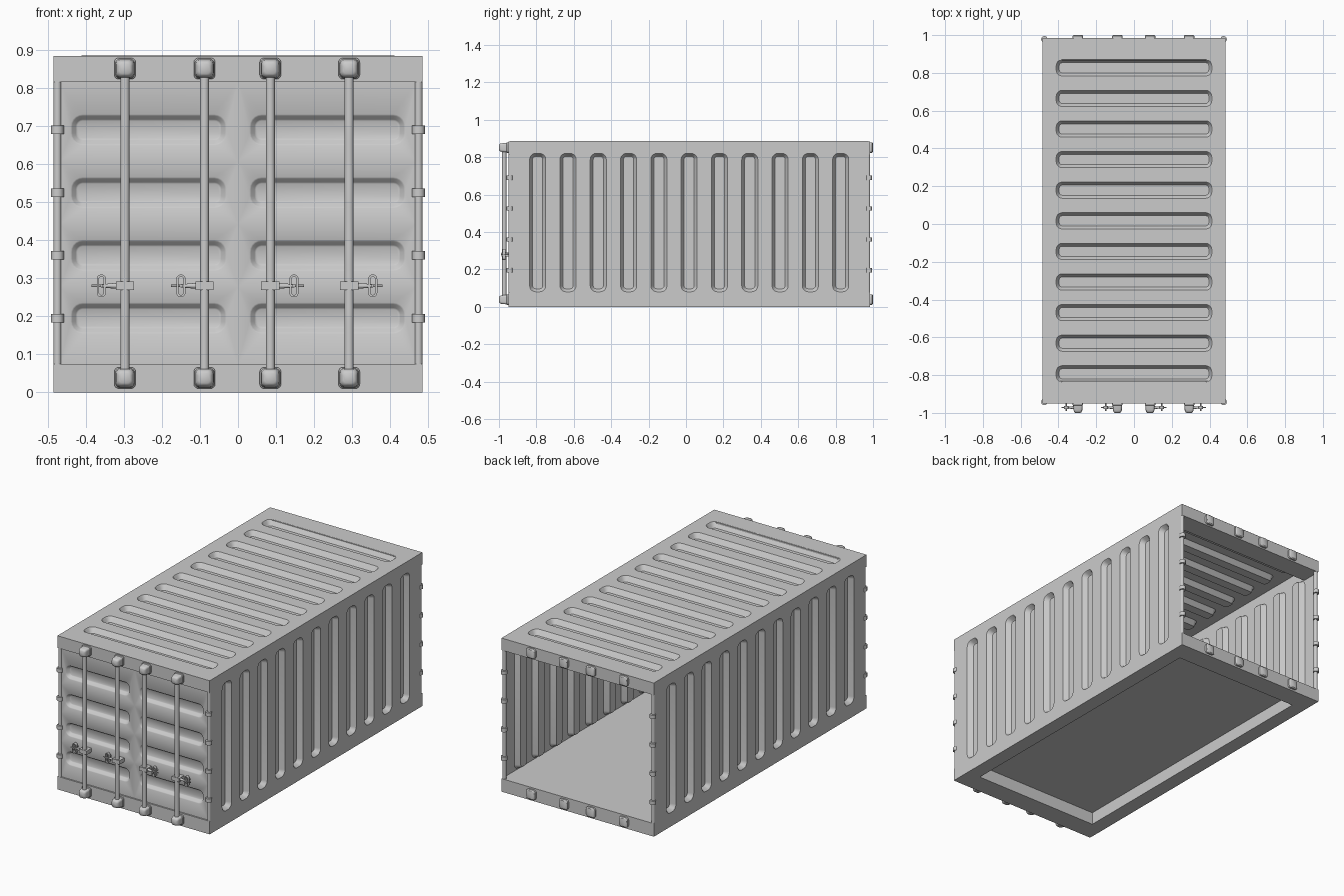
import bpy, bmesh, math
from mathutils import Vector, Matrix

if "Cube" in bpy.data.objects:
    bpy.data.objects.remove(bpy.data.objects["Cube"])

X, Y0, Y1, H = 0.485, -0.95, 0.985, 0.885      # body limits
Z0, Z1 = 0.075, 0.815                          # door opening
BARS = (-0.297, -0.088, 0.085, 0.292)
ROWS = (0.195, 0.36, 0.525, 0.69)


def finish(name, bm, smooth=True):
    me = bpy.data.meshes.new(name)
    bm.to_mesh(me)
    bm.free()
    ob = bpy.data.objects.new(name, me)
    bpy.context.collection.objects.link(ob)
    if smooth:
        bpy.ops.object.select_all(action='DESELECT')
        ob.select_set(True)
        bpy.context.view_layer.objects.active = ob
        bpy.ops.object.shade_smooth_by_angle(angle=math.radians(40))
    return ob


def box(name, x0, x1, y0, y1, z0, z1):
    bm = bmesh.new()
    m = Matrix.Translation(((x0 + x1) / 2, (y0 + y1) / 2, (z0 + z1) / 2)) @ \
        Matrix.Diagonal((x1 - x0, y1 - y0, z1 - z0, 1))
    bmesh.ops.create_cube(bm, size=1, matrix=m)
    return finish(name, bm, False)


def rod(name, a, b, r1, r2=None, seg=20):
    a, b = Vector(a), Vector(b)
    bm = bmesh.new()
    m = Matrix.Translation((a + b) / 2) @ (b - a).to_track_quat('Z', 'Y').to_matrix().to_4x4()
    bmesh.ops.create_cone(bm, cap_ends=True, segments=seg, radius1=r1,
                          radius2=r1 if r2 is None else r2, depth=(b - a).length, matrix=m)
    return finish(name, bm)


def rounded(cu, cv, hu, hv, r, n=5):
    """Rounded rectangle outline, n + 1 points per corner."""
    r = max(0.001, min(r, hu, hv))
    pts = []
    for i, (su, sv) in enumerate(((1, 1), (-1, 1), (-1, -1), (1, -1))):
        for k in range(n + 1):
            a = math.pi / 2 * (i + k / n)
            pts.append((cu + su * (hu - r) + r * math.cos(a), cv + sv * (hv - r) + r * math.sin(a)))
    return pts


def bridge(bm, a, b):
    for i in range(len(a)):
        j = (i + 1) % len(a)
        bm.faces.new((a[i], a[j], b[j], b[i]))


def panel(name, us, vs, cus, cvs, hu, hv, depth, place, outward, slope=0.016, n=5):
    """Pressed sheet: one rounded groove in each cell of the us x vs grid."""
    bm = bmesh.new()
    for i, cu in enumerate(cus):
        for j, cv in enumerate(cvs):
            corner = [bm.verts.new(place(u, v, 0)) for u, v in (
                (us[i + 1], vs[j + 1]), (us[i], vs[j + 1]), (us[i], vs[j]), (us[i + 1], vs[j]))]
            loops = [[bm.verts.new(place(u, v, d * depth)) for u, v in
                      rounded(cu, cv, hu - s * slope, hv - s * slope, 0.032 - s * slope, n)]
                     for s, d in ((0, 0), (0.25, 0.12), (0.75, 0.88), (1, 1))]
            top = loops[0]
            for c in range(4):
                k = c * (n + 1)
                for t in range(n):
                    bm.faces.new((corner[c], top[k + t + 1], top[k + t]))
                bm.faces.new((corner[c], corner[(c + 1) % 4],
                              top[(k + n + 1) % len(top)], top[k + n]))
            for a, b in zip(loops, loops[1:]):
                bridge(bm, a, b)
            bm.faces.new(loops[-1])
    bmesh.ops.remove_doubles(bm, verts=bm.verts, dist=1e-5)
    bm.normal_update()
    bm.faces.ensure_lookup_table()
    if sum((f.normal * f.calc_area() for f in bm.faces), Vector()).dot(Vector(outward)) < 0:
        bmesh.ops.reverse_faces(bm, faces=bm.faces)
    return finish(name, bm)


def loft(name, cx, cz, steps):
    """Rounded block lofted along y from (half size, corner radius, y) steps."""
    bm = bmesh.new()
    loops = [[bm.verts.new((u, y, v)) for u, v in rounded(cx, cz, h, h, r)] for h, r, y in steps]
    for a, b in zip(loops, loops[1:]):
        bridge(bm, a, b)
    bm.faces.new(loops[0])
    bm.faces.new(loops[-1])
    bmesh.ops.recalc_face_normals(bm, faces=bm.faces)
    return finish(name, bm)


# Corrugated side walls and roof
mids = [-0.793 + 0.162 * i for i in range(11)]
cuts = [(a + b) / 2 for a, b in zip(mids, mids[1:])]
wall_y = [Y0 + 0.008] + cuts + [Y1 - 0.008]
for s, side in ((-1, "left"), (1, "right")):
    panel(side + "_wall", wall_y, [0, H], mids, [0.45], 0.043, 0.37, 0.03,
          lambda u, v, d, s=s: (s * (X - d), u, v), (s, 0, 0))
panel("roof", [-X, X], [Y0] + cuts + [Y1], [0], mids, 0.412, 0.043, 0.03,
      lambda u, v, d: (u, v, H - d), (0, 0, 1))

# Base frame, floor and end beams
E = X - 0.0005
for name, a, b in (("front", Y0, -0.83), ("back", 0.865, Y1)):
    box(name + "_sill", -E, E, a, b, 0, Z0)
    box(name + "_header", -E, E, a, b, Z1, H - 0.0005)
for s, side in ((-1, "left"), (1, "right")):
    box(side + "_base_rail", *sorted((s * 0.40, s * E)), -0.83, 0.865, 0, Z0)
box("floor", -0.40, 0.40, -0.83, 0.865, Z0 - 0.003, Z0)

# Front doors with pressed grooves
panel("front_doors", [-0.468, 0, 0.468], [Z0, 0.277, 0.442, 0.607, Z1], [-0.235, 0.235], ROWS[:],
      0.205, 0.041, 0.02, lambda u, v, d: (u, Y0 + 0.008 + d, v), (0, -1, 0), slope=0.018)

# Corner posts and hinge straps at both ends
for end, y in (("front", Y0 + 0.011), ("back", Y1 - 0.011)):
    for s, side in ((-1, "left"), (1, "right")):
        x = s * 0.4745
        rod(f"{end}_{side}_post", (x, y, Z0), (x, y, Z1), 0.0105)
        hy = y + (-0.003 if y < 0 else 0.004)
        for z in ROWS:
            rod(f"{end}_{side}_hinge", (x, hy, z - 0.011), (x, hy, z + 0.011), 0.017)

# Locking bars, end caps, rear bosses and handles
for i, x in enumerate(BARS):
    yb = -0.972
    rod("locking_bar", (x, yb, 0.04), (x, yb, 0.85), 0.012)
    for z in (0.038, 0.851):
        loft("bar_cap", x, z, ((0.028, 0.012, Y0), (0.028, 0.012, -0.957), (0.025, 0.011, -0.960),
                               (0.023, 0.011, -0.985), (0.020, 0.012, -0.995), (0.014, 0.010, -1.0)))
        loft("rear_boss", x, z, ((0.028, 0.013, Y1 - 0.001), (0.028, 0.013, 0.995), (0.023, 0.012, 1.0)))
    s = -1 if i < 2 else 1
    zh = 0.28
    box("handle_clamp", x - 0.024, x + 0.024, -0.987, Y0 + 0.008, zh - 0.011, zh + 0.011)
    rod("handle_lever", (x + s * 0.02, yb, zh), (x + s * 0.062, yb, zh), 0.008, 0.004, 12)
    rod("handle_tip", (x + s * 0.06, yb, zh), (x + s * 0.088, yb, zh), 0.003, seg=10)
    # Oval catch around the lever
    bm = bmesh.new()
    rings = [[bm.verts.new((u, y, v)) for u, v in rounded(x + s * 0.062, zh, h, h + 0.018, h)]
             for h, y in ((0.012, yb - 0.008), (0.012, yb + 0.008), (0.006, yb + 0.008), (0.006, yb - 0.008))]
    for k in range(4):
        bridge(bm, rings[k], rings[(k + 1) % 4])
    bmesh.ops.recalc_face_normals(bm, faces=bm.faces)
    finish("handle_catch", bm)
    rod("catch_pin", (x + s * 0.062, yb - 0.018, zh), (x + s * 0.062, Y0 + 0.01, zh), 0.004, seg=10)
